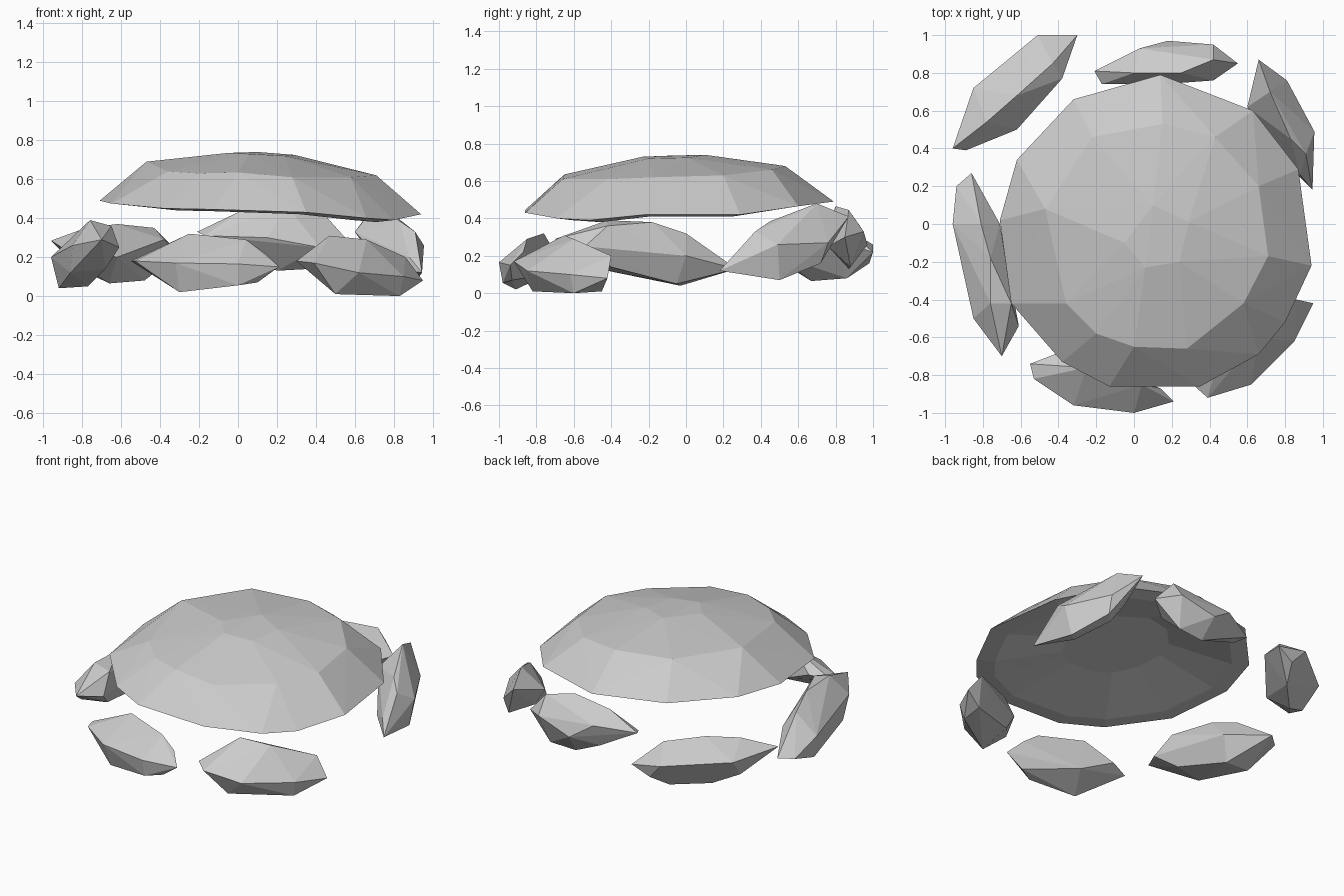
import bpy, bmesh
from mathutils import Vector


def finish(name, bm):
    bmesh.ops.recalc_face_normals(bm, faces=bm.faces[:])
    mesh = bpy.data.meshes.new(name)
    bm.to_mesh(mesh)
    bm.free()
    obj = bpy.data.objects.new(name, mesh)
    bpy.context.collection.objects.link(obj)
    return obj


def hull(points):
    """Faceted stone: convex hull around a handful of corner points."""
    bm = bmesh.new()
    verts = [bm.verts.new(p) for p in points]
    bmesh.ops.convex_hull(bm, input=verts)
    bmesh.ops.delete(bm, geom=[v for v in bm.verts if not v.link_faces], context='VERTS')
    bmesh.ops.recalc_face_normals(bm, faces=bm.faces[:])
    bm.normal_update()
    return bm


def stone(name, *points):
    return finish(name, hull(points))


# Domed top slab: rim, shoulder and crown outlines
rim = [(.14, .79, .49), (-.32, .66, .50), (-.62, .34, .50), (-.71, .02, .49),
       (-.65, -.42, .475), (-.38, -.73, .45), (-.13, -.86, .445), (.35, -.86, .43),
       (.66, -.69, .40), (.80, -.52, .39), (.94, -.22, .42), (.87, .29, .42), (.63, .60, .465)]
shoulder = [(-.47, .08, .69), (-.36, -.42, .64), (-.2, -.58, .63), (0, -.65, .635),
            (.28, -.66, .61), (.58, -.42, .61), (.71, -.17, .62), (.66, .2, .63),
            (.43, .46, .66), (.15, .53, .68), (-.22, .46, .69)]
crown = [(-.05, -.1, .735), (.06, -.23, .73), (.24, -.2, .72), (.29, .01, .725), (.1, .1, .74)]
bm = hull(rim + shoulder + crown)
bmesh.ops.delete(bm, geom=[f for f in bm.faces if f.normal.z < 0], context='FACES')

# Hollow underside of the slab: narrow lip, then sloping up to a flat ceiling
edges = [e for e in bm.edges if e.is_boundary]
center = Vector((.11, -.03, 0))
for scale, rise in ((.87, -.01), (.45, .09)):
    new = bmesh.ops.extrude_edge_only(bm, edges=edges)['geom']
    for v in (g for g in new if isinstance(g, bmesh.types.BMVert)):
        z = v.co.z + rise
        v.co = center + (v.co - center) * scale
        v.co.z = z
    edges = [g for g in new if isinstance(g, bmesh.types.BMEdge) and g.is_boundary]
bmesh.ops.holes_fill(bm, edges=edges, sides=0)
finish("top_slab", bm)

# Ring of six stones
stone("front_left_stone", (-.55, -.74, .18), (-.25, -.76, .32), (.04, -.85, .29),
      (.14, -.87, .22), (.21, -.94, .15), (0, -.98, .055), (-.3, -.91, .02), (-.53, -.82, .18),
      (-.32, -.96, .17), (0, -1, .165), (.1, -.93, .07), (-.42, -.69, .2), (-.2, -.74, .1))
stone("front_right_stone", (.3, -.84, .18), (.39, -.92, .17), (.47, -.65, .31),
      (.66, -.6, .29), (.86, -.40, .2), (.95, -.42, .08), (.83, -.6, 0), (.5, -.82, .01),
      (.62, -.85, .12), (.85, -.62, .1), (.84, -.45, .01), (.5, -.6, .06), (.42, -.62, .18))
stone("left_stone", (-.96, 0, .2), (-.94, .2, .12), (-.86, .27, .13), (-.92, -.03, .04),
      (-.77, -.05, .05), (-.85, -.5, .26), (-.76, -.42, .39), (-.76, -.18, .38),
      (-.81, 0, .32), (-.65, -.42, .36), (-.61, -.54, .25), (-.70, -.70, .29),
      (-.68, -.4, .14), (-.71, 0, .2), (-.86, -.42, .12))
stone("back_left_stone", (-.96, .4, .285), (-.89, .39, .24), (-.62, .5, .2),
      (-.38, .77, .29), (-.30, 1, .22), (-.51, 1, .26), (-.85, .72, .27),
      (-.66, .67, .065), (-.48, .86, .08), (-.78, .54, .35), (-.62, .68, .37),
      (-.43, .85, .35), (-.82, .6, .14), (-.42, .98, .16))
stone("back_stone", (-.21, .81, .33), (.03, .93, .36), (0, .8, .43), (.25, .8, .465),
      (.42, .87, .445), (.42, .95, .33), (.55, .85, .3), (.18, .97, .26),
      (.42, .76, .25), (.2, .87, .13), (.38, .88, .14), (-.17, .74, .31), (.15, .74, .3),
      (.02, .87, .21))
stone("back_right_stone", (.945, .18, .12), (.88, .26, .2), (.91, .37, .33),
      (.83, .45, .385), (.72, .7, .48), (.66, .87, .41), (.81, .76, .27),
      (.955, .49, .26), (.91, .5, .07), (.8, .72, .16), (.60, .62, .33),
      (.77, .36, .15), (.69, .6, .2))
